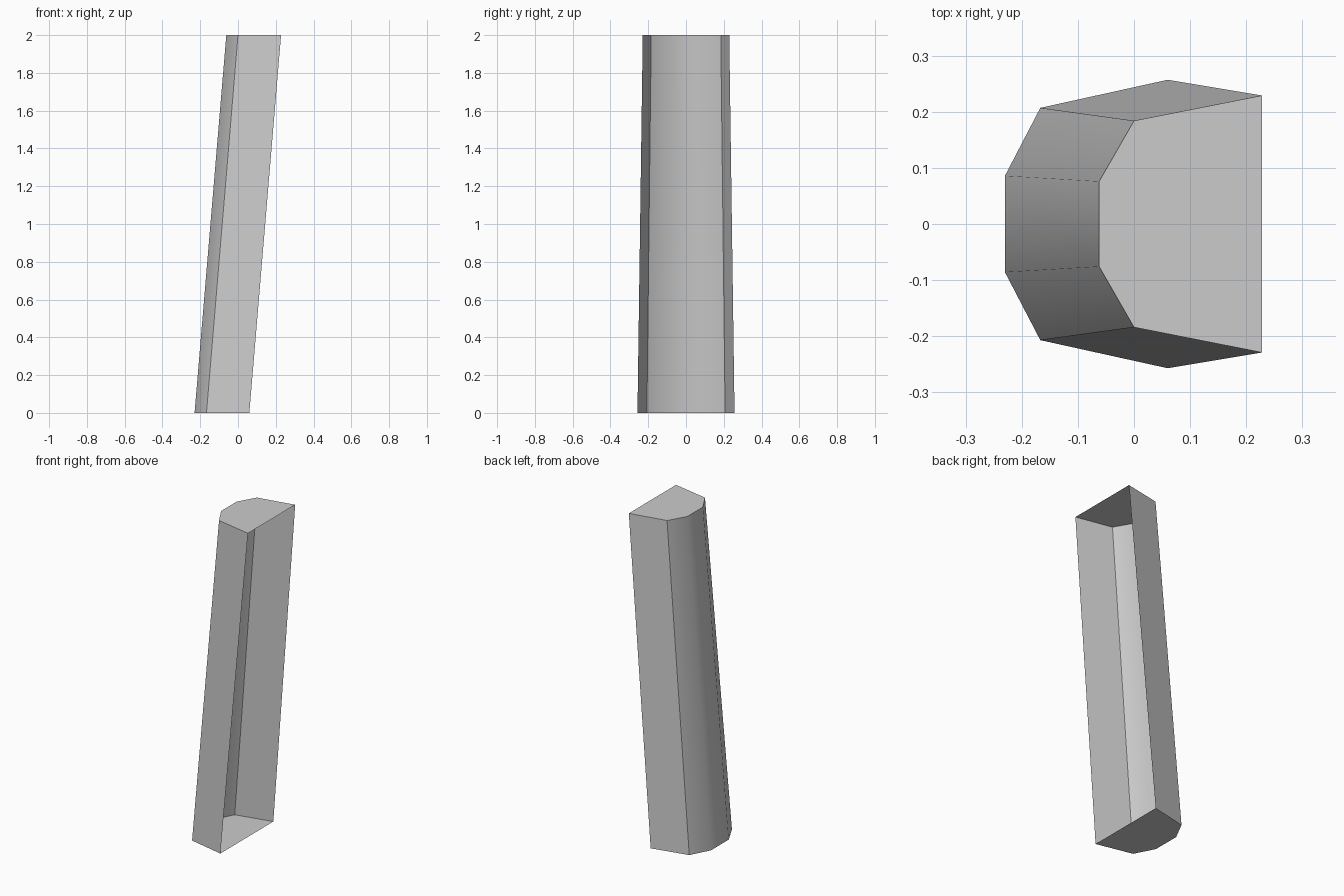
import bpy, bmesh, math

if "Cube" in bpy.data.objects:
    bpy.data.objects.remove(bpy.data.objects["Cube"])

# Half outline (x, y) of the channel, from the open edge to the rounded back
BOTTOM = [(0.06, 0.257), (-0.167, 0.207), (-0.23, 0.086)]
TOP = [(0.228, 0.229), (0.0, 0.184), (-0.062, 0.076)]


def ring(bm, half, z):
    """Mirror a half outline across y and place it at height z."""
    outline = half + [(x, -y) for x, y in reversed(half)]
    return [bm.verts.new((x, y, z)) for x, y in outline]


# Leaning, tapered shell: walls around the back, open on +x, closed at both ends
bm = bmesh.new()
low, high = ring(bm, BOTTOM, 0), ring(bm, TOP, 2)
for i in range(len(low) - 1):
    bm.faces.new((low[i], low[i + 1], high[i + 1], high[i]))
bm.faces.new(high)
bm.faces.new(low[::-1])

mesh = bpy.data.meshes.new("leaning_channel")
bm.to_mesh(mesh)
bm.free()
channel = bpy.data.objects.new("leaning_channel", mesh)
bpy.context.collection.objects.link(channel)

# Smooth the rounded back, keep the side and end edges crisp
bpy.context.view_layer.objects.active = channel
channel.select_set(True)
bpy.ops.object.shade_smooth_by_angle(angle=math.radians(40))
